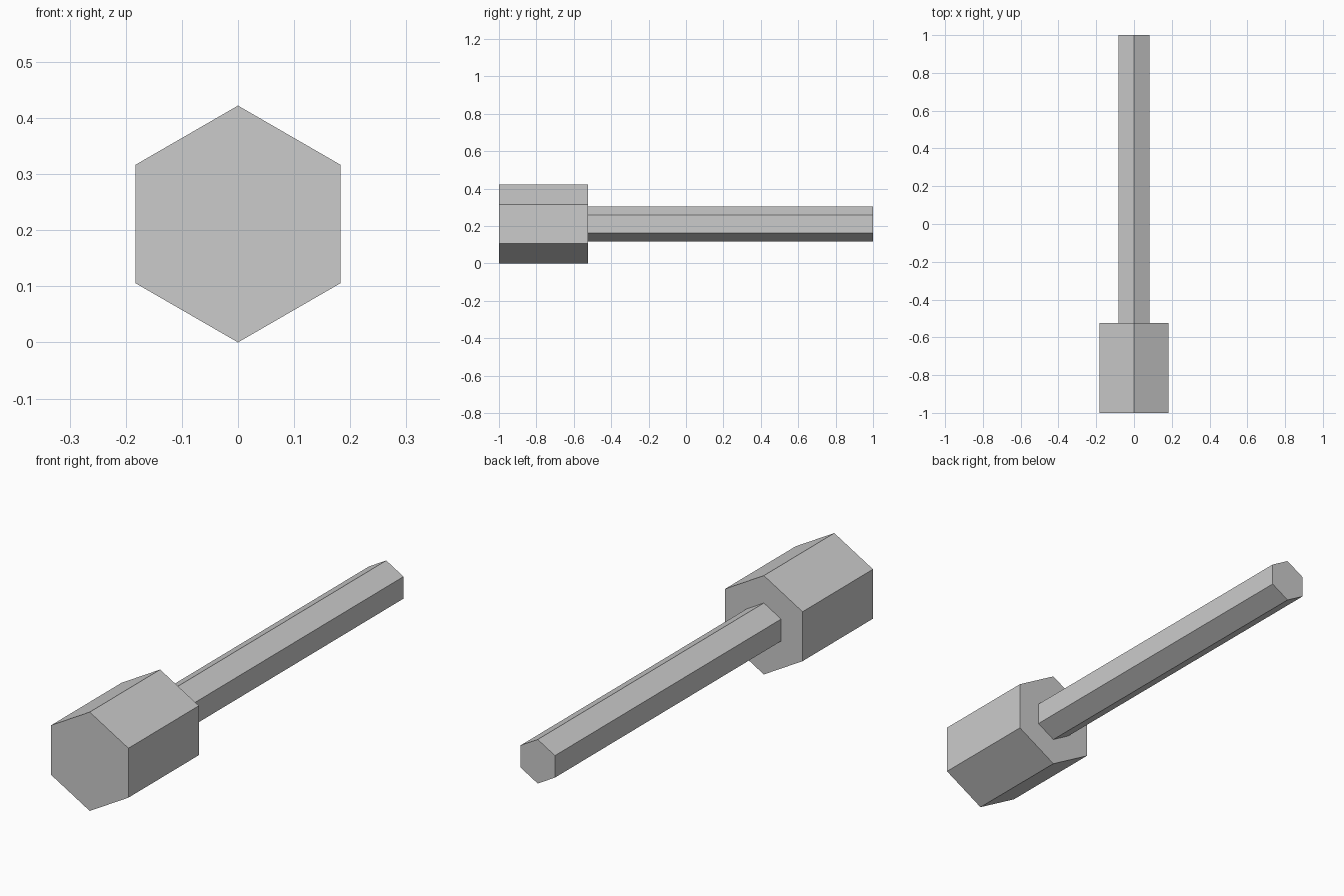
import bpy
import math

cube = bpy.data.objects.get("Cube")
if cube:
    bpy.data.objects.remove(cube, do_unlink=True)

GREY = (0.6, 0.6, 0.6, 1)
steel = bpy.data.materials.new("plain grey")
steel.use_nodes = True
steel.diffuse_color = GREY
steel.node_tree.nodes["Principled BSDF"].inputs["Base Color"].default_value = GREY

AXIS_Z = 0.211


def hex_bar(name, radius, y_front, y_back):
    """Six-sided bar lying along y, with a corner pointing up."""
    bpy.ops.mesh.primitive_cylinder_add(
        vertices=6, radius=radius, depth=y_back - y_front,
        location=(0, (y_front + y_back) / 2, AXIS_Z),
        rotation=(math.pi / 2, 0, 0))
    bar = bpy.context.object
    bar.name = name
    bar.data.materials.append(steel)
    bpy.ops.object.shade_flat()
    return bar


# Thick hexagonal head at the front
hex_bar("head", AXIS_Z, -1, -0.525)

# Thin hexagonal shaft running to the back
hex_bar("shaft", 0.094, -0.525, 1)
